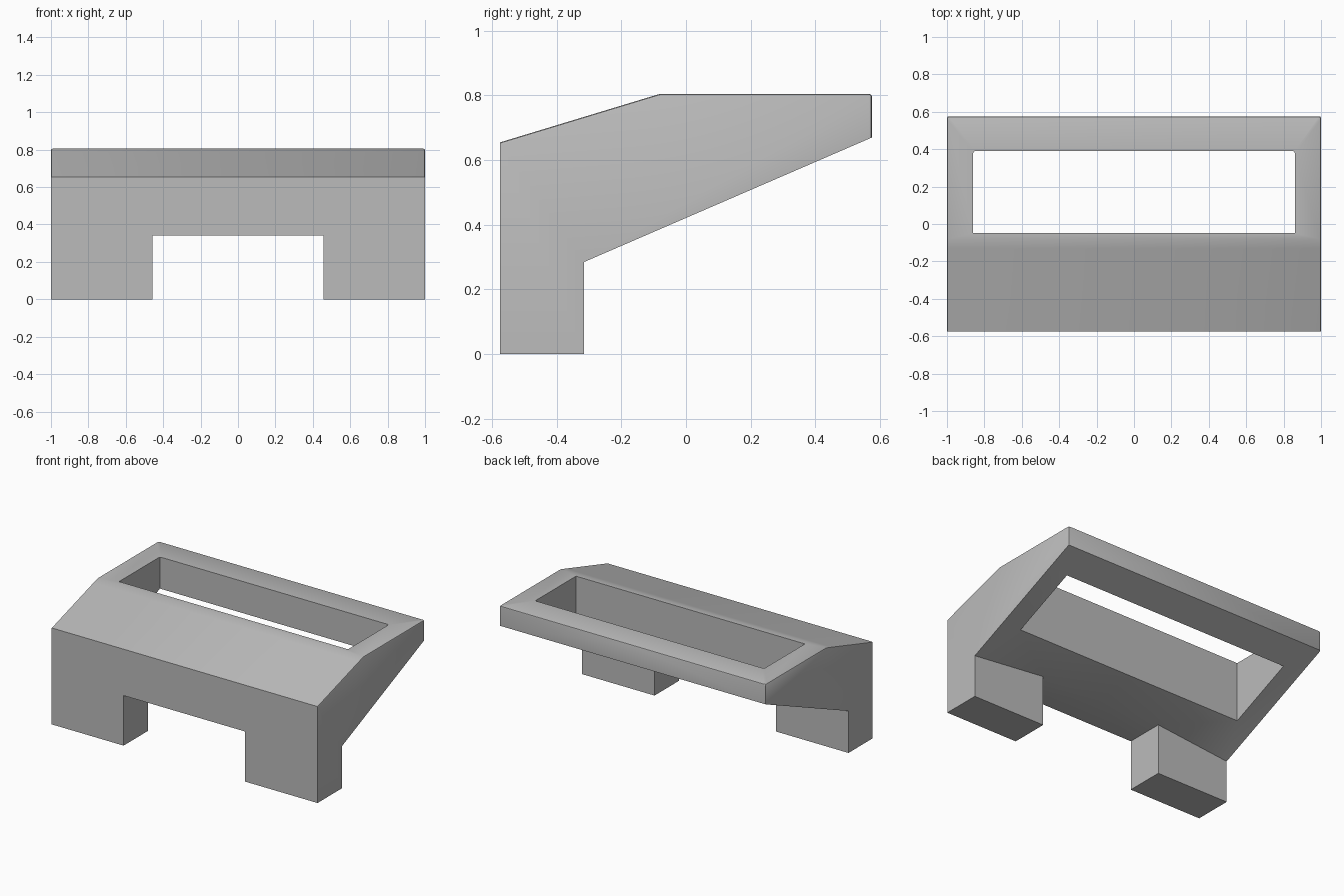
import bpy, bmesh, math

cube = bpy.data.objects.get("Cube")
if cube:
    bpy.data.objects.remove(cube, do_unlink=True)

# Key dimensions
SIDE, FRONT, BACK = 1.0, -0.575, 0.575
LEG_IN, LEG_BACK, ARCH = 0.457, -0.315, 0.34
HOLE_X, HOLE_F, HOLE_B = 0.86, -0.048, 0.39
TOP, LIP = 0.805, 0.655
RIDGE = ((-0.13, 0.79), (-0.08, TOP))
LEG_TOP, BACK_LOW = 0.285, 0.67


def under(y):
    """Height of the sloping underside."""
    return LEG_TOP + (BACK_LOW - LEG_TOP) * (y - LEG_BACK) / (BACK - LEG_BACK)


bm = bmesh.new()


def face(*points):
    bm.faces.new([bm.verts.new(p) for p in points])


# Named corners of one half: low ring, high ring and leg
low_f, low_b = (HOLE_X, HOLE_F, under(HOLE_F)), (HOLE_X, HOLE_B, under(HOLE_B))
high_f, high_b = (HOLE_X, HOLE_F, TOP), (HOLE_X, HOLE_B, TOP)
heel = (SIDE, LEG_BACK, LEG_TOP)
rear_low, rear_high = (SIDE, BACK, BACK_LOW), (SIDE, BACK, TOP)
lip = (SIDE, FRONT, LIP)
ridge_a, ridge_b = [(SIDE, y, z) for y, z in RIDGE]
arch_f, arch_b = (LEG_IN, FRONT, ARCH), (LEG_IN, LEG_BACK, ARCH)
foot = [(x, y, 0) for x, y in ((LEG_IN, FRONT), (SIDE, FRONT),
                               (SIDE, LEG_BACK), (LEG_IN, LEG_BACK))]


def mid(p):
    return (0, p[1], p[2])


def strip(p, q):
    """Quad from an edge to the centre plane."""
    face(p, q, mid(q), mid(p))


# Leg
face(*foot)
face(foot[0], foot[3], arch_b, arch_f)
face(foot[3], foot[2], heel, arch_b)
# Underside
strip(arch_f, arch_b)
strip(arch_b, low_f)
face(arch_b, low_f, heel)
face(heel, low_f, low_b, rear_low)
strip(low_b, rear_low)
# Front, side and back
face(mid(arch_f), arch_f, foot[0], foot[1], lip, mid(lip))
face(foot[1], foot[2], heel, rear_low, rear_high, ridge_b, ridge_a, lip)
strip(rear_low, rear_high)
# Sloping front panel, ridge and top frame
strip(lip, ridge_a)
strip(ridge_a, ridge_b)
strip(ridge_b, high_f)
face(ridge_b, rear_high, high_b, high_f)
strip(rear_high, high_b)
# Opening walls
strip(low_f, high_f)
face(low_f, low_b, high_b, high_f)
strip(low_b, high_b)

# Mirror the half and weld it
copy = bmesh.ops.duplicate(bm, geom=bm.verts[:] + bm.edges[:] + bm.faces[:])
for item in copy["geom"]:
    if isinstance(item, bmesh.types.BMVert):
        item.co.x *= -1
bmesh.ops.remove_doubles(bm, verts=bm.verts[:], dist=0.0001)
bmesh.ops.dissolve_limit(bm, angle_limit=0.001, verts=bm.verts[:], edges=bm.edges[:])
bmesh.ops.recalc_face_normals(bm, faces=bm.faces[:])


# Ease the outer top rim and rear corners
def on_rim(edge):
    a, b = (v.co for v in edge.verts)
    side = abs(a.x) > 0.99 and a.x * b.x > 0 and min(a.z, b.z) > LIP - 0.01
    rear = min(a.y, b.y) > BACK - 0.01 and min(a.z, b.z) > TOP - 0.01
    return side or rear


bmesh.ops.bevel(bm, geom=[e for e in bm.edges if on_rim(e)], offset=0.008,
                offset_type='OFFSET', segments=2, profile=0.5, affect='EDGES')

mesh = bpy.data.meshes.new("stand_body")
bm.to_mesh(mesh)
bm.free()
body = bpy.data.objects.new("stand_body", mesh)
bpy.context.collection.objects.link(body)

# Plain grey finish
grey = bpy.data.materials.new("plain_grey")
grey.use_nodes = True
colour = (0.5, 0.5, 0.5, 1)
grey.diffuse_color = colour
grey.node_tree.nodes["Principled BSDF"].inputs["Base Color"].default_value = colour
mesh.materials.append(grey)

bpy.ops.object.select_all(action='DESELECT')
body.select_set(True)
bpy.context.view_layer.objects.active = body
bpy.ops.object.shade_smooth_by_angle(angle=math.radians(25))
